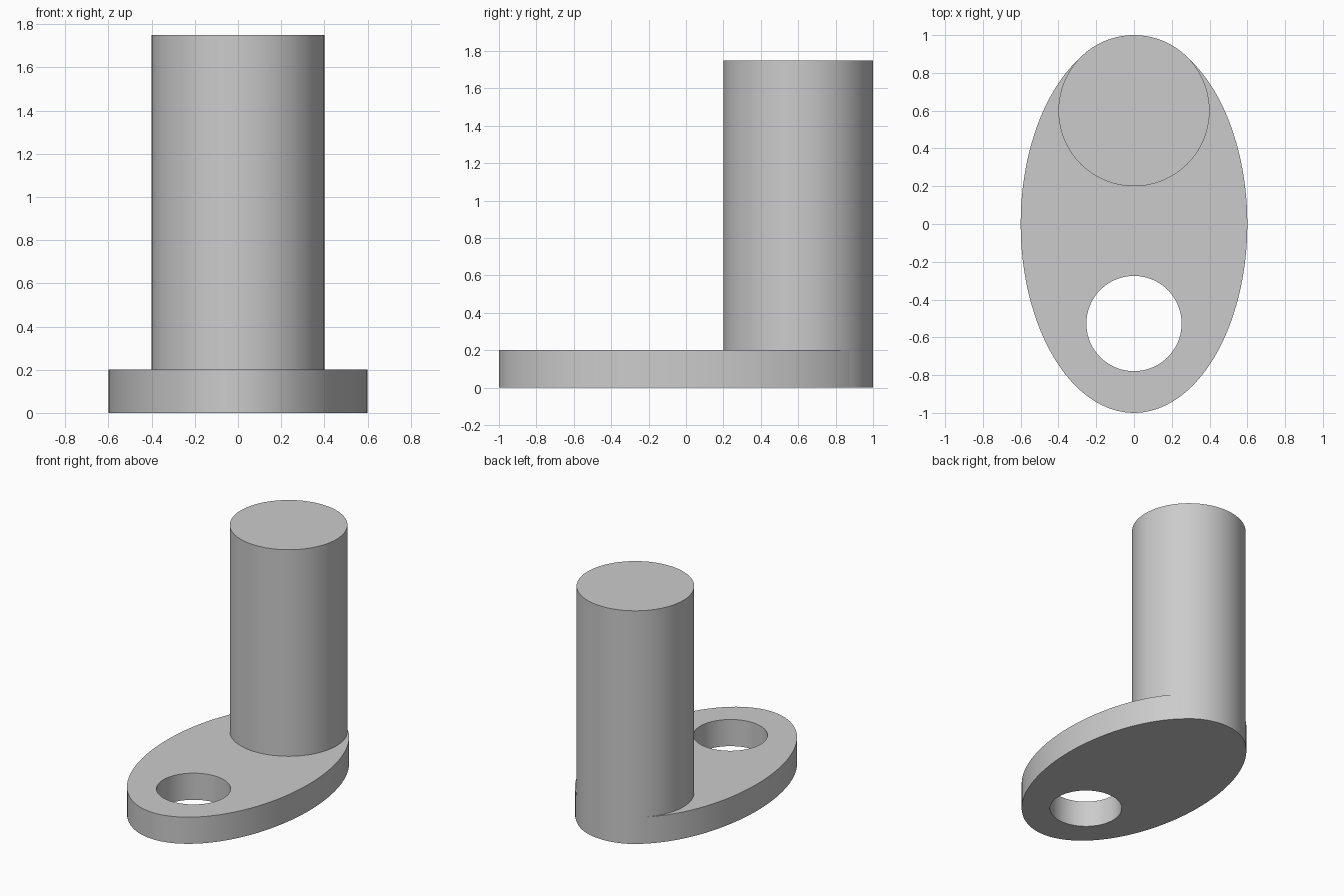
import bpy
import math

cube = bpy.data.objects.get("Cube")
if cube:
    bpy.data.objects.remove(cube, do_unlink=True)

grey = bpy.data.materials.new("light_grey")
grey.use_nodes = True
grey.diffuse_color = (0.6, 0.6, 0.6, 1)
grey.node_tree.nodes["Principled BSDF"].inputs["Base Color"].default_value = (0.6, 0.6, 0.6, 1)


def cylinder(name, rx, ry, y, bottom, top, sides=128):
    """Upright elliptical cylinder between two heights."""
    bpy.ops.mesh.primitive_cylinder_add(vertices=sides, radius=1, depth=1,
                                        location=(0, y, (bottom + top) / 2))
    obj = bpy.context.object
    obj.name = name
    obj.scale = (rx, ry, top - bottom)
    bpy.ops.object.transform_apply(location=False, rotation=False, scale=True)
    obj.data.materials.append(grey)
    return obj


# Elliptical base plate with a round through hole
plate = cylinder("base_plate", 0.6, 1.0, 0, 0, 0.2)
cutter = cylinder("hole_cutter", 0.252, 0.252, -0.527, -0.1, 0.3)
cutter.hide_render = True

hole = plate.modifiers.new("hole", 'BOOLEAN')
hole.operation = 'DIFFERENCE'
hole.solver = 'EXACT'
hole.object = cutter
bpy.context.view_layer.objects.active = plate
bpy.ops.object.modifier_apply(modifier=hole.name)
bpy.data.objects.remove(cutter, do_unlink=True)

# Tall round post, running down through the rear of the plate
post = cylinder("post", 0.4, 0.4, 0.6, 0, 1.75)

# Smooth walls with crisp rims
for obj in (plate, post):
    bpy.ops.object.select_all(action='DESELECT')
    obj.select_set(True)
    bpy.context.view_layer.objects.active = obj
    bpy.ops.object.shade_smooth_by_angle(angle=math.radians(30))
